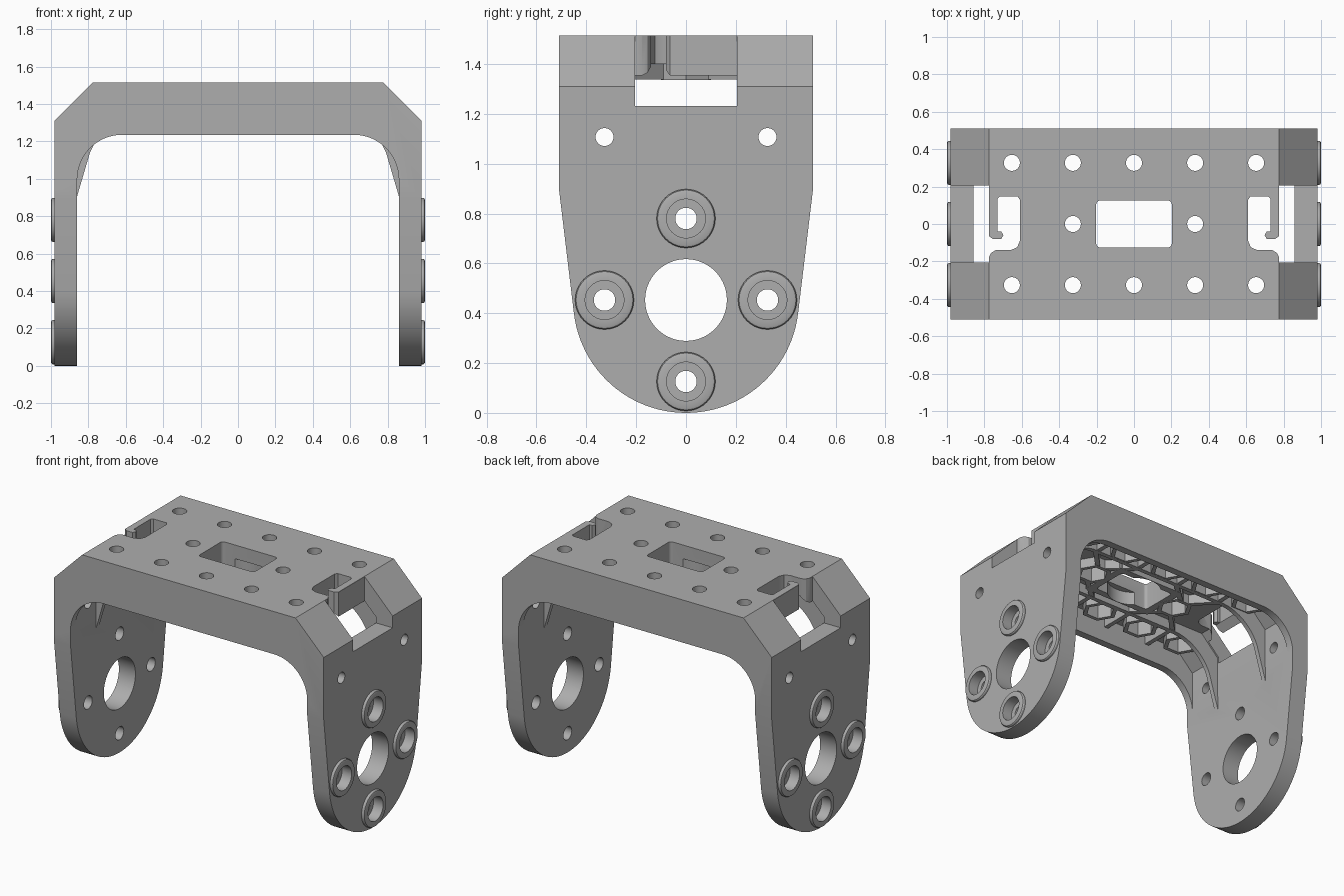
import bpy, bmesh
from math import sin, cos, pi, radians

cube = bpy.data.objects.get("Cube")
if cube:
    bpy.data.objects.remove(cube, do_unlink=True)

grey = bpy.data.materials.new("plain grey")
grey.use_nodes = True
grey.diffuse_color = (0.42, 0.42, 0.42, 1)
grey.node_tree.nodes["Principled BSDF"].inputs["Base Color"].default_value = (0.42, 0.42, 0.42, 1)

AXES = {"x": lambda a, b, t: (t, a, b),
        "y": lambda a, b, t: (a, t, b),
        "z": lambda a, b, t: (a, b, t)}


def finish(name, bm):
    bmesh.ops.remove_doubles(bm, verts=bm.verts, dist=1e-5)
    bmesh.ops.recalc_face_normals(bm, faces=bm.faces)
    mesh = bpy.data.meshes.new(name)
    bm.to_mesh(mesh)
    bm.free()
    mesh.materials.append(grey)
    ob = bpy.data.objects.new(name, mesh)
    bpy.context.collection.objects.link(ob)
    return ob


def prism(name, pts, axis, lo, hi):
    """Extrude a flat outline along an axis."""
    bm = bmesh.new()
    face = bm.faces.new([bm.verts.new(AXES[axis](a, b, lo)) for a, b in pts])
    new = bmesh.ops.extrude_face_region(bm, geom=[face])["geom"]
    bmesh.ops.translate(bm, vec=AXES[axis](0, 0, hi - lo),
                        verts=[v for v in new if isinstance(v, bmesh.types.BMVert)])
    return finish(name, bm)


def arc(cx, cy, r, start, end, n):
    return [(cx + r * cos(radians(start + (end - start) * i / n)),
             cy + r * sin(radians(start + (end - start) * i / n))) for i in range(n + 1)]


def circle(cx, cy, r, n=40):
    return arc(cx, cy, r, 0, 360, n)[:-1]


def rect(w, h, r=0):
    if not r:
        return [(w, h), (-w, h), (-w, -h), (w, -h)]
    corners = ((1, 1, 0), (-1, 1, 90), (-1, -1, 180), (1, -1, 270))
    return [p for sx, sy, a in corners
            for p in arc(sx * (w - r), sy * (h - r), r, a, a + 90, 5)]


def mirrored(half):
    return half + [(-x, z) for x, z in reversed(half)]


def combine(target, tool, op):
    """Apply a boolean and discard the tool."""
    mod = target.modifiers.new("cut", "BOOLEAN")
    mod.object, mod.operation, mod.solver = tool, op, "EXACT"
    graph = bpy.context.evaluated_depsgraph_get()
    mesh = bpy.data.meshes.new_from_object(target.evaluated_get(graph))
    target.modifiers.clear()
    target.data = mesh
    bpy.data.objects.remove(tool, do_unlink=True)


def cut(pts, axis, lo, hi):
    combine(bracket, prism("cutter", pts, axis, lo, hi), "DIFFERENCE")


def add(pts, axis, lo, hi):
    combine(bracket, prism("rib", pts, axis, lo, hi), "UNION")


def bar(p, q, w):
    """Outline of a thin straight rib between two points."""
    dx, dy = q[0] - p[0], q[1] - p[1]
    k = w / 2 / (dx * dx + dy * dy) ** 0.5
    nx, ny = -dy * k, dx * k
    return [(p[0] + nx, p[1] + ny), (q[0] + nx, q[1] + ny),
            (q[0] - nx, q[1] - ny), (p[0] - nx, p[1] - ny)]


# U-shaped body with chamfered shoulders and filleted inner corners
shoulder = [(0.98, -0.1), (0.98, 1.31), (0.775, 1.515)]
inner = arc(0.62, 0.995, 0.24, 90, 0, 14) + [(0.86, -0.1)]
bracket = prism("bracket", mirrored(shoulder)[::1] + [(-x, z) for x, z in reversed(inner)]
                + inner, "y", -0.51, 0.51)

# Hollow under the top, leaving a rim at front and back
pocket = mirrored([(0.859, 0.85), (0.859, 1.271), (0.73, 1.40)])
cut(pocket, "y", -0.46, 0.46)

# Tapered legs with round ends
CZ = 0.453
ends = [(0.51, 1.6), (0.51, 0.9)] + arc(0, CZ, CZ, -6.9, -90, 24)
combine(bracket, prism("silhouette", mirrored(ends[:-1]) [:len(ends) - 1] + [ends[-1]]
                       + [(-y, z) for y, z in reversed(ends[:-1])], "x", -1.1, 1.1), "INTERSECT")

# Long rails that curve down into pointed fins on the legs
sweep = arc(0.5, 1.02, 0.315, 90, 22, 12)
rail = [(0.74, 1.42), (0.90, 1.28), (0.90, 0.88), (0.862, 0.90)] + sweep[::-1]
for side in (-1, 1):
    y = side * 0.23
    add(mirrored(rail), "y", y - 0.015, y + 0.015)

# Nut bosses and zigzag stiffeners below the top plate
top_holes = [(x, y) for y in (-0.327, 0.327) for x in (-0.653, -0.327, 0, 0.327, 0.653)]
top_holes += [(-0.327, 0), (0.327, 0)]
LOW, HIGH = 1.336, 1.42
for x, y in top_holes:
    add(circle(x, y, 0.115, 6), "z", LOW, HIGH)
add(rect(0.25, 0.17), "z", LOW + 0.001, HIGH + 0.002)
for sx in (-1, 1):
    for sy in (-1, 1):
        for end in ((0.14, 0.235), (0.51, 0.235)):
            add(bar((sx * 0.34, sy * 0.06), (sx * end[0], sy * end[1]), 0.03),
                "z", LOW + 0.002, HIGH + 0.004)
        for x in (0.16, 0.49):
            add(bar((sx * x, sy * 0.22), (sx * x, sy * 0.47), 0.03),
                "z", LOW + 0.003, HIGH + 0.005)

# Nut pockets and screw holes in the top
for x, y in top_holes:
    cut(circle(x, y, 0.087, 6), "z", 1.2, 1.435)
    cut(circle(x, y, 0.043, 28), "z", 1.2, 1.6)

# Central window with a shallow round seat
cut(rect(0.202, 0.125, 0.02), "z", 1.2, 1.6)
cut(circle(0, 0, 0.167, 48), "z", 1.2, 1.425)

# Cable openings in the shoulders and hooked notches in the top
hook = [(0.80, -0.19), (0.78, -0.185), (0.765, -0.155), (0.74, -0.14), (0.66, -0.14),
        (0.625, -0.125), (0.61, -0.09), (0.61, 0.13), (0.622, 0.147), (0.718, 0.147),
        (0.73, 0.135), (0.73, -0.04), (0.71, -0.04), (0.698, -0.06), (0.71, -0.08),
        (0.755, -0.08), (0.775, -0.065), (0.80, -0.065)]
for side in (-1, 1):
    cut([(side * x, y) for x, y in hook], "z", 1.25, 1.6)
    x0, x1 = sorted((side * 0.776, side * 1.1))
    cut([(-0.205, 1.232), (0.205, 1.232), (0.205, 1.6), (-0.205, 1.6)], "x", x0, x1)

# Leg holes: output opening, two plain holes and four counterbored holes
bores = [(0, CZ + 0.327), (0, CZ - 0.327), (0.327, CZ), (-0.327, CZ)]
leg_holes = [(0, CZ, 0.164, 64), (0.327, 1.107, 0.036, 28), (-0.327, 1.107, 0.036, 28)]
leg_holes += [(y, z, 0.043, 28) for y, z in bores]
for y, z, r, n in leg_holes:
    cut(circle(y, z, r, n), "x", -1.1, 1.1)
for side in (-1, 1):
    x0, x1 = sorted((side * 0.93, side * 1.1))
    for y, z in bores:
        cut(circle(y, z, 0.078, 40), "x", x0, x1)


def ring(name, side, y, z):
    """Raised screw collar turned about the x axis."""
    section = [(0.978, 0.078), (0.978, 0.118), (0.991, 0.118), (0.997, 0.114),
               (1.0, 0.106), (1.0, 0.078)]
    bm = bmesh.new()
    verts = [bm.verts.new((side * x, y + r, z)) for x, r in section]
    edges = [bm.edges.new((verts[i], verts[i - 1])) for i in range(len(verts))]
    bmesh.ops.spin(bm, geom=verts + edges, cent=(0, y, z), axis=(1, 0, 0),
                   angle=2 * pi, steps=40, use_merge=True)
    return finish(name, bm)


parts = [bracket]
for label, side in (("left", 1), ("right", -1)):
    for place, (y, z) in zip(("upper", "lower", "back", "front"), bores):
        parts.append(ring(f"{label}_{place}_collar", side, y, z))

# Smooth round surfaces, keep edges crisp
bpy.ops.object.select_all(action="DESELECT")
for ob in parts:
    ob.select_set(True)
bpy.context.view_layer.objects.active = bracket
bpy.ops.object.shade_smooth_by_angle(angle=radians(30))
